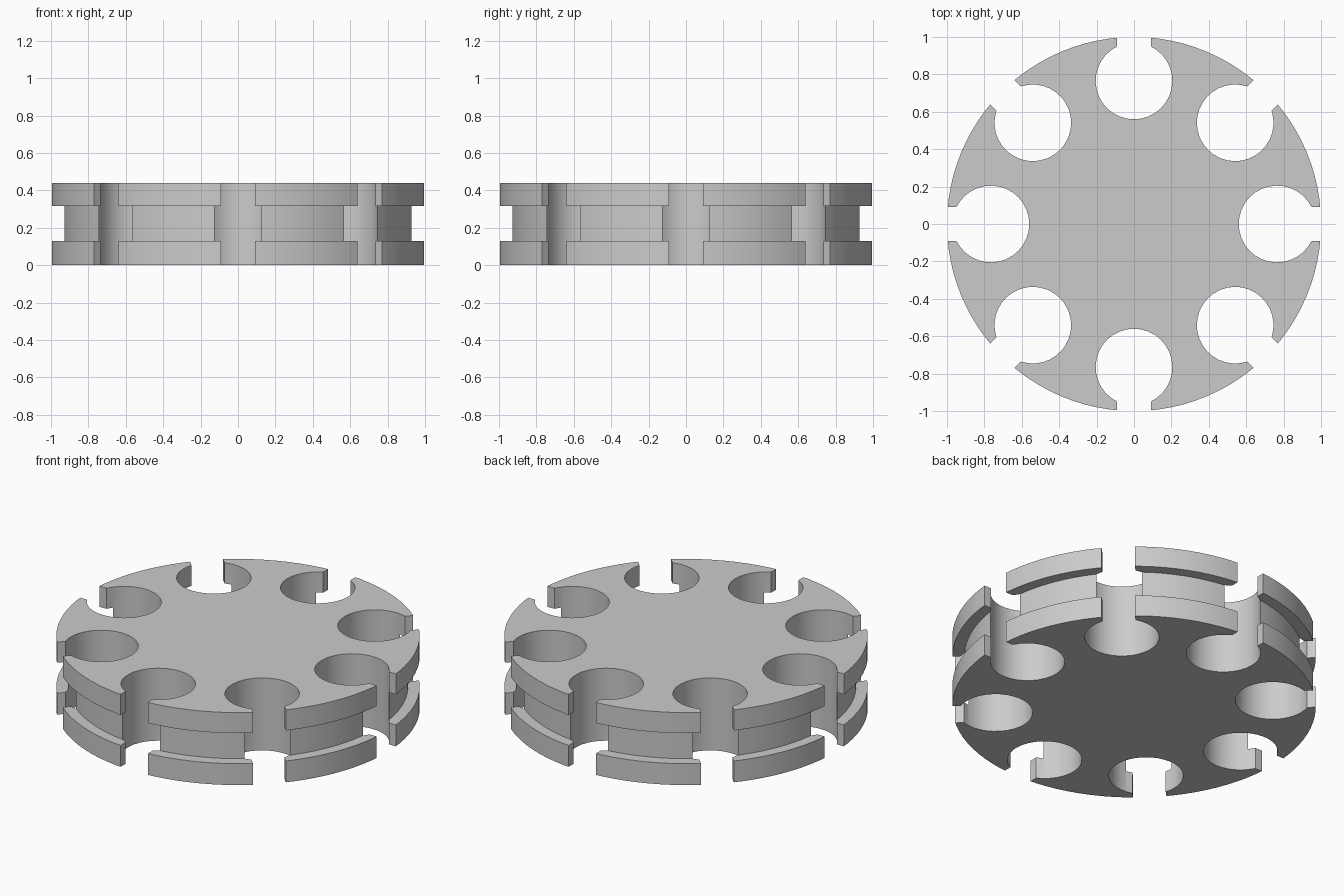
import bpy, bmesh
from math import sin, cos, pi, asin

cube = bpy.data.objects.get("Cube")
if cube:
    bpy.data.objects.remove(cube, do_unlink=True)

HEIGHT = 0.44
RIM, CORE = 1.0, 0.935
GROOVE_LOW, GROOVE_TOP = 0.13, 0.315
POCKETS, POCKET_CENTRE, POCKET_RADIUS, SLOT_HALF = 8, 0.765, 0.205, 0.092

grey = bpy.data.materials.new("plain grey")
grey.use_nodes = True
colour = (0.6, 0.6, 0.6, 1)
grey.diffuse_color = colour
grey.node_tree.nodes["Principled BSDF"].inputs["Base Color"].default_value = colour


def make_object(name, bm):
    bmesh.ops.recalc_face_normals(bm, faces=bm.faces)
    mesh = bpy.data.meshes.new(name)
    bm.to_mesh(mesh)
    bm.free()
    mesh.materials.append(grey)
    obj = bpy.data.objects.new(name, mesh)
    bpy.context.collection.objects.link(obj)
    return obj


def lathe(name, profile, segments):
    """Turn a radius/height profile about z and cap both ends."""
    bm = bmesh.new()
    rings = [[bm.verts.new((r * cos(2 * pi * i / segments), r * sin(2 * pi * i / segments), z))
              for i in range(segments)] for r, z in profile]
    for low, high in zip(rings, rings[1:]):
        for i in range(segments):
            j = (i + 1) % segments
            bm.faces.new((low[i], low[j], high[j], high[i]))
    bm.faces.new(rings[0])
    bm.faces.new(rings[-1])
    return make_object(name, bm)


def keyhole_cutters(name):
    """Round pockets, each opening outwards through a narrow slot."""
    mouth = asin(SLOT_HALF / POCKET_RADIUS)
    steps = 28
    outline = [(RIM + 0.1, -SLOT_HALF), (RIM + 0.1, SLOT_HALF)]
    for i in range(steps + 1):
        a = mouth + (2 * pi - 2 * mouth) * i / steps
        outline.append((POCKET_CENTRE + POCKET_RADIUS * cos(a), POCKET_RADIUS * sin(a)))
    bm = bmesh.new()
    for k in range(POCKETS):
        c, s = cos(2 * pi * k / POCKETS), sin(2 * pi * k / POCKETS)
        base = bm.faces.new([bm.verts.new((x * c - y * s, x * s + y * c, -0.1)) for x, y in outline])
        extruded = bmesh.ops.extrude_face_region(bm, geom=[base])
        top = [v for v in extruded["geom"] if isinstance(v, bmesh.types.BMVert)]
        bmesh.ops.translate(bm, verts=top, vec=(0, 0, HEIGHT + 0.2))
    return make_object(name, bm)


# Grooved disc
disc = lathe("grooved_disc", [
    (RIM, 0), (RIM, GROOVE_LOW), (CORE, GROOVE_LOW),
    (CORE, GROOVE_TOP), (RIM, GROOVE_TOP), (RIM, HEIGHT)], 96)

# Pockets and slots around the rim
cutter = keyhole_cutters("pocket_cutter")
cut = disc.modifiers.new("pockets", "BOOLEAN")
cut.operation = "DIFFERENCE"
cut.solver = "EXACT"
cut.object = cutter

bpy.ops.object.select_all(action="DESELECT")
disc.select_set(True)
bpy.context.view_layer.objects.active = disc
bpy.ops.object.modifier_apply(modifier=cut.name)
bpy.data.objects.remove(cutter, do_unlink=True)
bpy.ops.object.shade_smooth_by_angle(angle=pi / 6)
